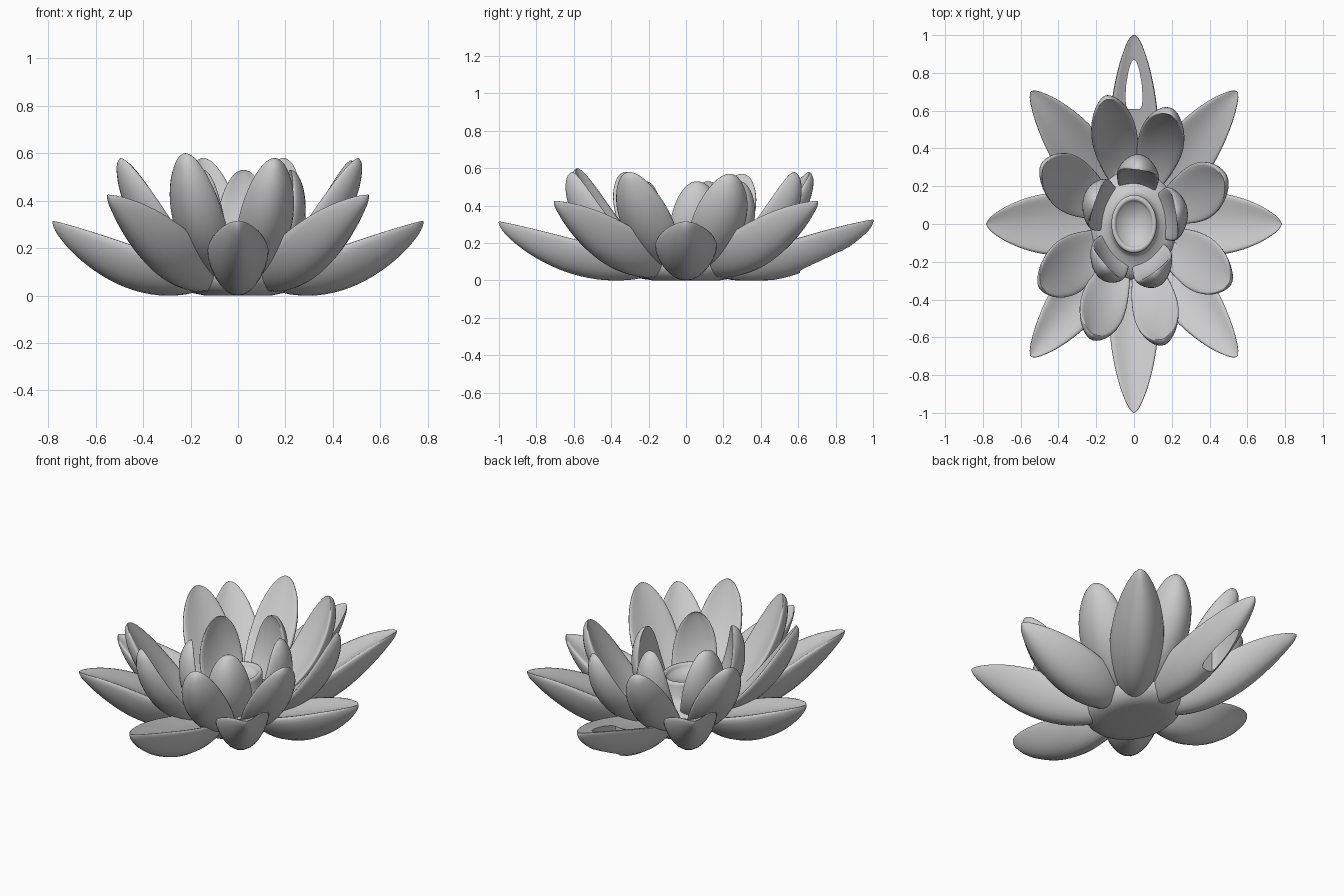
import bpy, bmesh
from math import sin, cos, pi, radians
from mathutils import Vector
from mathutils.geometry import interpolate_bezier

if "Cube" in bpy.data.objects:
    bpy.data.objects.remove(bpy.data.objects["Cube"])

STRETCH = 1.28   # the whole flower is elongated along y
ROWS, SEGS = 33, 28


def finish(name, bm):
    bmesh.ops.recalc_face_normals(bm, faces=bm.faces)
    me = bpy.data.meshes.new(name)
    bm.to_mesh(me)
    bm.free()
    for p in me.polygons:
        p.use_smooth = True
    ob = bpy.data.objects.new(name, me)
    bpy.context.collection.objects.link(ob)
    return ob


def loft(name, rings, start, end):
    """Skin closed rings and close both ends with a pole."""
    bm = bmesh.new()
    a, b = bm.verts.new(start), bm.verts.new(end)
    rows = [[bm.verts.new(p) for p in r] for r in rings]
    n = len(rows[0])
    for j in range(n):
        k = (j + 1) % n
        bm.faces.new((a, rows[0][k], rows[0][j]))
        bm.faces.new((b, rows[-1][j], rows[-1][k]))
        for r, s in zip(rows, rows[1:]):
            bm.faces.new((r[j], r[k], s[k], s[j]))
    return finish(name, bm)


def petal(name, angle, path, width, cup, thick, skew, power):
    """Cupped petal: path is a cubic Bezier (radius, height) followed by the rim."""
    ca, sa = cos(radians(angle)), sin(radians(angle))
    fine = interpolate_bezier(*[Vector((r, 0, z)) for r, z in path], 401)

    def place(r, lat, z):
        return Vector((r * ca - lat * sa, (r * sa + lat * ca) * STRETCH, max(z, 0.0)))

    rings = []
    for i in range(1, ROWS):
        u = (1 - cos(pi * i / ROWS)) / 2
        k = min(max(round(u * 400), 1), 399)
        c, t = fine[k], (fine[k + 1] - fine[k - 1]).normalized()
        w = width * sin(pi * u ** skew) ** power
        ring = []
        for j in range(SEGS):
            th = 2 * pi * j / SEGS
            off = w * (thick * sin(th) - cup * abs(sin(th)) ** 1.8)
            ring.append(place(c.x - t.z * off, w * cos(th), c.z + t.x * off))
        rings.append(ring)
    return loft(name, rings, place(fine[0].x, 0, fine[0].z), place(fine[-1].x, 0, fine[-1].z))


# outer ring: low pointed petals on the axes, higher ones on the diagonals
low = [(.08, .09), (.33, .15), (.55, .24), (.782, .315)]
high = [(.08, .08), (.32, .16), (.52, .36), (.775, .425)]
back = [(.08, .09), (.33, .14), (.5, .24), (.782, .325)]
for i in range(8):
    path = back if i == 2 else high if i % 2 else low
    ob = petal(f"outer_petal_{i}", i * 45, path, .129, .7, .59, .85, .55 if i == 2 else .63)
    if i == 2:
        back_petal = ob

# hanging slot through the back petal
bm = bmesh.new()
half = [(.034, .61), (.043, .63), (.045, .68), (.041, .74), (.029, .81), (.013, .86)]
outline = half + [(0, .87)] + [(-x, y) for x, y in reversed(half)]
face = bm.faces.new([bm.verts.new((x, y, -.2)) for x, y in outline])
ext = bmesh.ops.extrude_face_region(bm, geom=[face])
bmesh.ops.translate(bm, vec=(0, 0, 1), verts=[v for v in ext["geom"] if isinstance(v, bmesh.types.BMVert)])
cutter = finish("slot_cutter", bm)
cutter.hide_render = True
mod = back_petal.modifiers.new("slot", "BOOLEAN")
mod.operation, mod.object, mod.solver = "DIFFERENCE", cutter, "EXACT"
bpy.context.view_layer.objects.active = back_petal
back_petal.select_set(True)
bpy.ops.object.modifier_apply(modifier="slot")
bpy.ops.object.shade_smooth_by_angle(angle=radians(45))
bpy.data.objects.remove(cutter)

# middle ring: rounded, steeper petals, slightly irregular (angle, tip radius, tip height)
middle = [(21, .51, .57), (67, .49, .58), (106, .535, .58), (154, .535, .57),
          (207, .555, .58), (244, .505, .60), (288, .50, .58), (335, .56, .58)]
for i, (ang, r, z) in enumerate(middle):
    petal(f"middle_petal_{i}", ang, [(.1, .07), (.3, .15), (.42, .37), (r, z)],
          .12, .42, .36, 1.2, .52)

# inner ring: five upright petals
for i in range(5):
    petal(f"inner_petal_{i}", 84 + i * 72, [(.06, .08), (.2, .15), (.23, .38), (.225, .53)],
          .112, .4, .32, 1.0, .5)

# solid core with the recessed seed cup on top
profile = [(.14, 0), (.19, .01), (.22, .04), (.24, .08), (.225, .15), (.18, .175), (.14, .19), (.12, .22),
           (.12, .285), (.115, .3), (.102, .3), (.095, .29), (.09, .27)]
core = [[Vector((r * cos(2 * pi * j / 48), STRETCH * r * sin(2 * pi * j / 48), z)) for j in range(48)]
        for r, z in profile]
loft("core", core, (0, 0, 0), (0, 0, .265))
